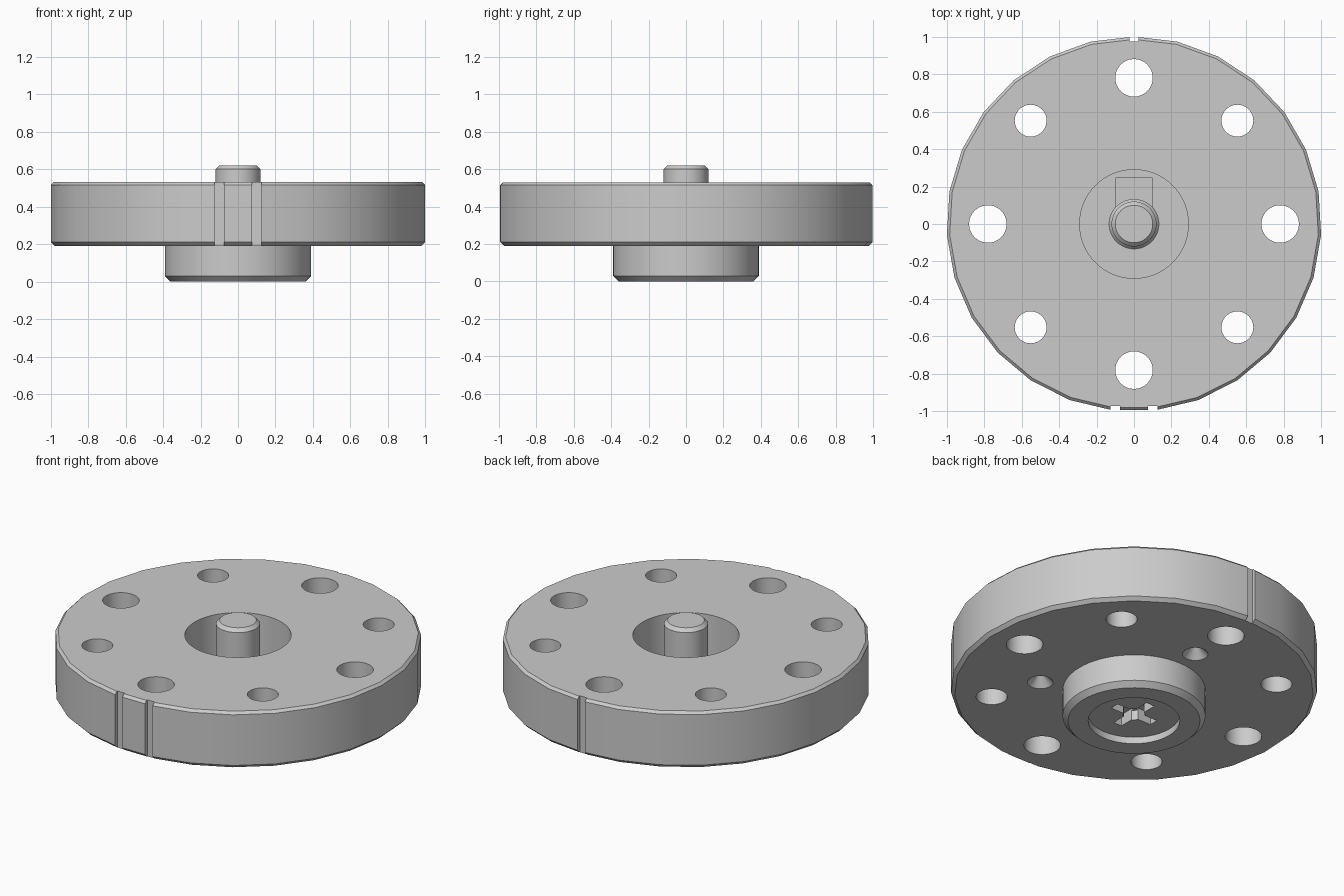
import bpy, bmesh, math
from mathutils import Matrix

if "Cube" in bpy.data.objects:
    bpy.data.objects.remove(bpy.data.objects["Cube"], do_unlink=True)

grey = bpy.data.materials.new("plain grey")
grey.use_nodes = True
colour = (0.6, 0.6, 0.6, 1)
grey.diffuse_color = colour
grey.node_tree.nodes["Principled BSDF"].inputs["Base Color"].default_value = colour


def make_object(name, bm):
    bmesh.ops.recalc_face_normals(bm, faces=bm.faces)
    mesh = bpy.data.meshes.new(name)
    bm.to_mesh(mesh)
    bm.free()
    mesh.materials.append(grey)
    obj = bpy.data.objects.new(name, mesh)
    bpy.context.collection.objects.link(obj)
    return obj


def lathe(name, profile, sides=64, at=(0, 0)):
    """Solid of revolution from (radius, height) points, one corner facing +y."""
    bm = bmesh.new()
    rings = []
    for radius, z in profile:
        ring = []
        for i in range(sides):
            a = math.tau * i / sides
            ring.append(bm.verts.new((at[0] + radius * math.sin(a),
                                      at[1] + radius * math.cos(a), z)))
        rings.append(ring)
    for low, high in zip(rings, rings[1:]):
        for i in range(sides):
            j = (i + 1) % sides
            bm.faces.new((low[i], low[j], high[j], high[i]))
    bm.faces.new(rings[0])
    bm.faces.new(rings[-1])
    return make_object(name, bm)


def box(name, centre, size):
    bm = bmesh.new()
    bmesh.ops.create_cube(bm, size=1,
                          matrix=Matrix.Translation(centre) @ Matrix.Diagonal((*size, 1)))
    return make_object(name, bm)


def combine(target, tools, operation):
    """Apply booleans to the target, then discard the tools."""
    for tool in tools:
        mod = target.modifiers.new("boolean", "BOOLEAN")
        mod.operation, mod.solver, mod.object = operation, "EXACT", tool
    graph = bpy.context.evaluated_depsgraph_get()
    mesh = bpy.data.meshes.new_from_object(target.evaluated_get(graph))
    target.modifiers.clear()
    target.data = mesh
    for tool in tools:
        bpy.data.objects.remove(tool, do_unlink=True)


def smooth(obj):
    bpy.ops.object.select_all(action="DESELECT")
    obj.select_set(True)
    bpy.context.view_layer.objects.active = obj
    bpy.ops.object.shade_smooth_by_angle(angle=math.radians(30))


# Chamfered disc with a round boss below
disc = lathe("disc_body", [(0.98, 0.19), (1, 0.21), (1, 0.515), (0.985, 0.53)], 27)
boss = lathe("boss", [(0.36, 0), (0.39, 0.03), (0.39, 0.25)])
combine(disc, [boss], "UNION")

# Centre pocket and shallow recess under the boss
cutters = [lathe("pocket", [(0.29, 0.2), (0.29, 0.7)]),
           lathe("recess", [(0.25, -0.1), (0.25, 0.04)])]

# Ring of alternating large and small through holes
for i in range(8):
    a = math.tau * i / 8
    r = 0.1 if i % 2 == 0 else 0.085
    cutters.append(lathe("hole", [(r, 0), (r, 0.7)], 40,
                         (0.78 * math.sin(a), 0.78 * math.cos(a))))

# Index notches in the rim: two in front, one behind
for x, y in ((-0.1, -1.02), (0.1, -1.02), (0, 1.025)):
    cutters.append(box("notch", (x, y, 0.36), (0.05, 0.1, 0.6)))

# Conical dimples on the underside
for i in range(3):
    a = math.tau * i / 3
    cutters.append(lathe("dimple", [(0.07, 0.15), (0.07, 0.19), (0.005, 0.26)], 32,
                         (0.52 * math.sin(a), 0.52 * math.cos(a))))

# Cross-shaped driver socket
cutters += [box("socket_x", (0, 0, 0.05), (0.28, 0.055, 0.12)),
            box("socket_y", (0, 0, 0.05), (0.055, 0.28, 0.12)),
            lathe("socket_core", [(0.06, -0.01), (0.06, 0.1)], 24)]

# Keyway in the pocket floor beside the pin
cutters.append(box("keyway", (0, 0.145, 0.22), (0.2, 0.2, 0.12)))
combine(disc, cutters, "DIFFERENCE")
smooth(disc)

# Centre pin with chamfered top and a small collar at its foot
pin = lathe("centre_pin", [(0.133, 0.15), (0.133, 0.2), (0.12, 0.215),
                           (0.12, 0.6), (0.1, 0.62)], 48)
smooth(pin)
